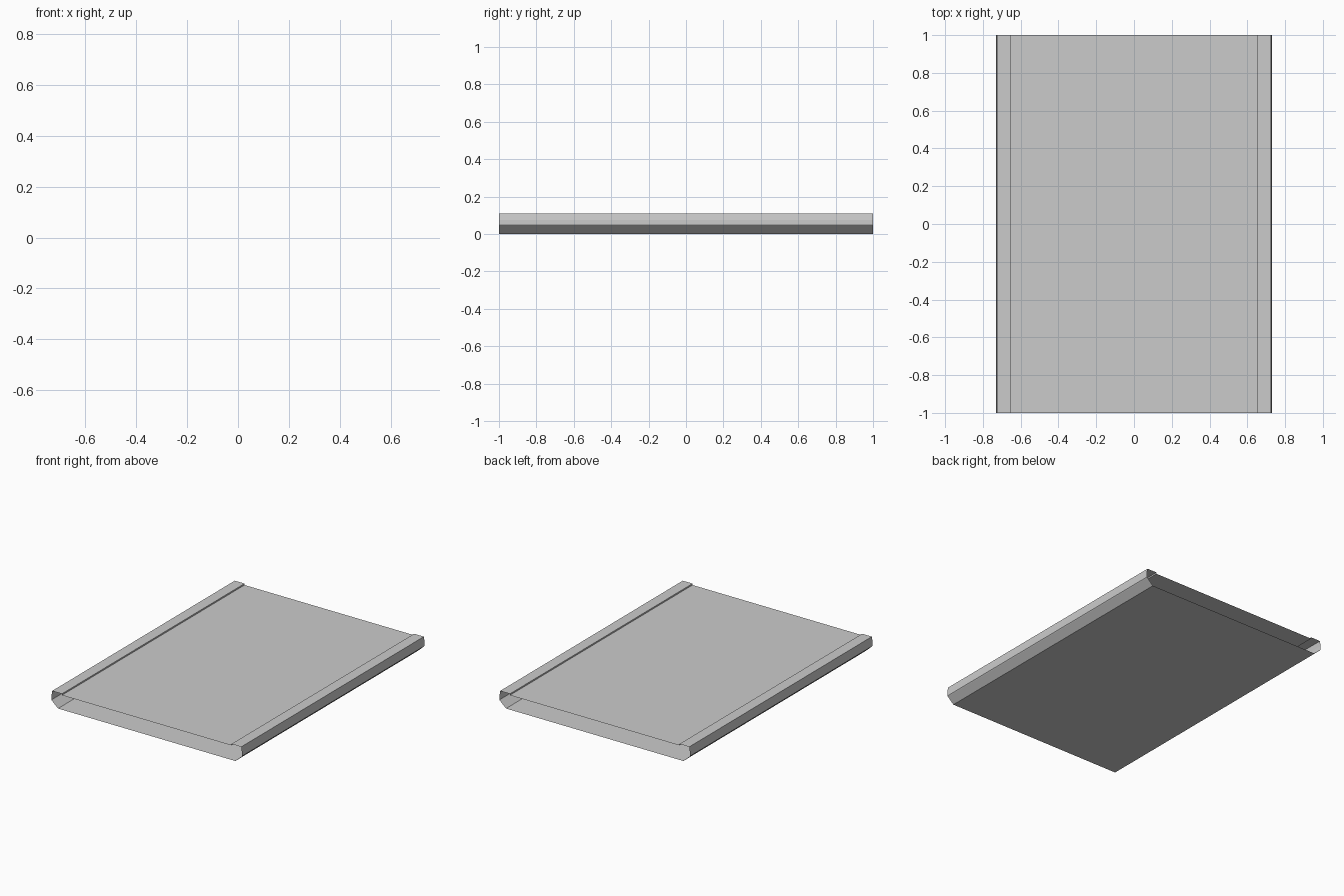
import bpy
import bmesh

if "Cube" in bpy.data.objects:
    bpy.data.objects.remove(bpy.data.objects["Cube"])

# Right half of the open-ended sleeve's cross-section (x, z), top to bottom
half = [(0.65, 0.10), (0.65, 0.11), (0.725, 0.11), (0.73, 0.075),
        (0.73, 0.047), (0.726, 0.042), (0.68, 0.0)]
profile = half + [(-x, z) for x, z in reversed(half)]


def extrude_profile(name, points, y0, y1):
    """Sweep a closed cross-section along y, leaving both ends open."""
    bm = bmesh.new()
    front = [bm.verts.new((x, y0, z)) for x, z in points]
    back = [bm.verts.new((x, y1, z)) for x, z in points]
    n = len(points)
    for i in range(n):
        j = (i + 1) % n
        bm.faces.new((front[i], back[i], back[j], front[j]))
    # The raised panel rails make the winding run clockwise: face outward
    bottom = min(bm.faces, key=lambda f: f.calc_center_median().z)
    bm.normal_update()
    if bottom.normal.z > 0:
        bmesh.ops.reverse_faces(bm, faces=bm.faces[:])
    mesh = bpy.data.meshes.new(name)
    bm.to_mesh(mesh)
    bm.free()
    obj = bpy.data.objects.new(name, mesh)
    bpy.context.collection.objects.link(obj)
    return obj


# Flat panel with raised side rails and bevelled underside
extrude_profile("panel_sleeve", profile, -1.0, 1.0)
